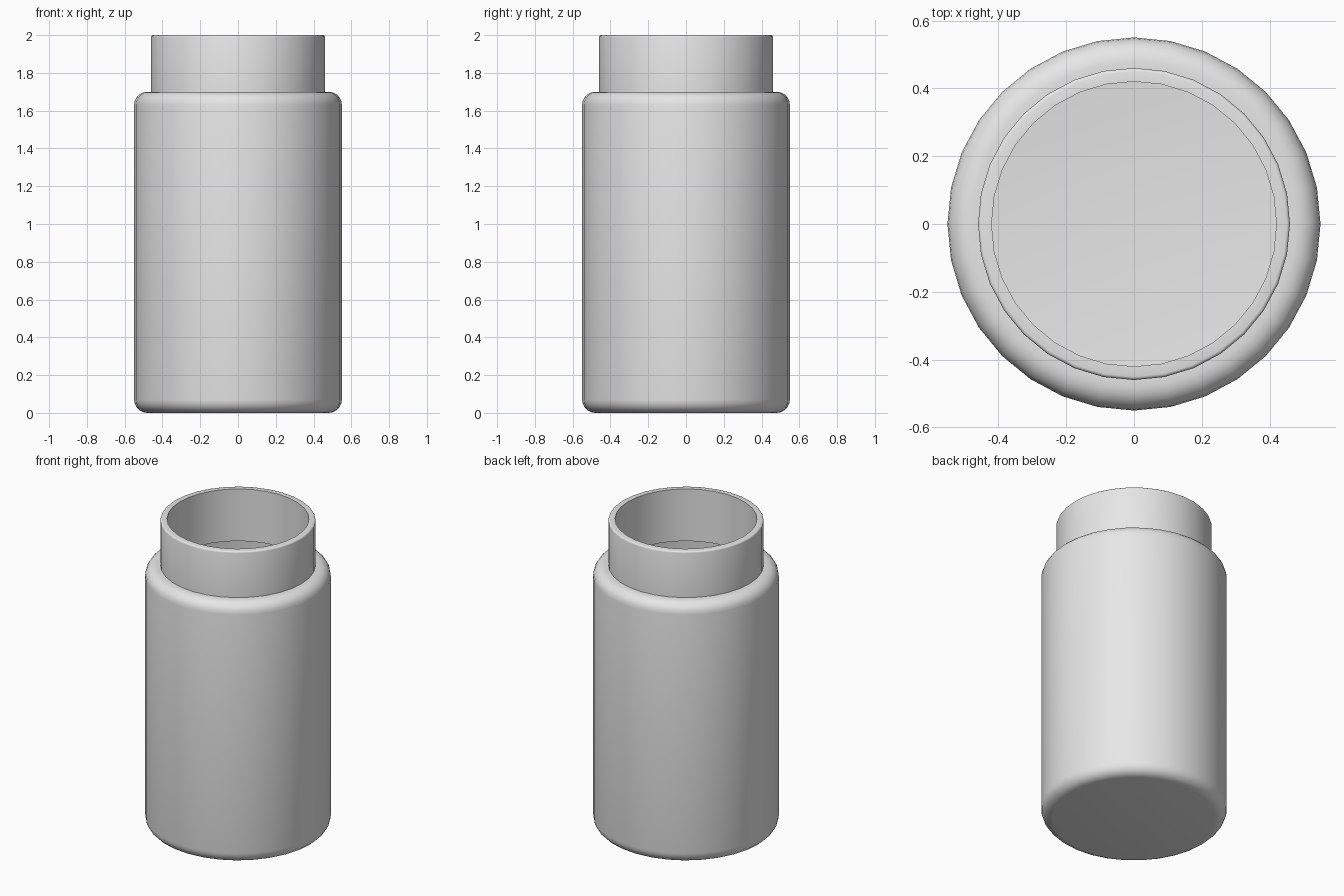
import bpy, bmesh, math
from mathutils import Vector

SIDES = 32
WALL = 0.04

cube = bpy.data.objects.get("Cube")
if cube:
    bpy.data.objects.remove(cube, do_unlink=True)

grey = bpy.data.materials.new("plain_grey")
grey.use_nodes = True
grey.diffuse_color = (0.8, 0.8, 0.8, 1)
grey.node_tree.nodes["Principled BSDF"].inputs["Base Color"].default_value = (0.8, 0.8, 0.8, 1)


def corner(r, z, radius, start, steps=5):
    """Quarter-round profile corner, running anticlockwise from the start angle."""
    return [(r + radius * math.cos(math.radians(start + 90 * i / steps)),
             z + radius * math.sin(math.radians(start + 90 * i / steps)))
            for i in range(steps + 1)]


def lathe(name, profile):
    """Revolve a radius/height profile around the z axis."""
    bm = bmesh.new()
    verts = [bm.verts.new((r, 0, z)) for r, z in profile]
    edges = [bm.edges.new(pair) for pair in zip(verts, verts[1:])]
    bmesh.ops.spin(bm, geom=verts + edges, cent=(0, 0, 0), axis=Vector((0, 0, 1)),
                   angle=math.tau, steps=SIDES, use_duplicate=False)
    bmesh.ops.remove_doubles(bm, verts=bm.verts, dist=0.0005)
    bmesh.ops.recalc_face_normals(bm, faces=bm.faces)
    mesh = bpy.data.meshes.new(name)
    bm.to_mesh(mesh)
    bm.free()
    mesh.materials.append(grey)
    obj = bpy.data.objects.new(name, mesh)
    bpy.context.collection.objects.link(obj)
    bpy.ops.object.select_all(action="DESELECT")
    obj.select_set(True)
    bpy.context.view_layer.objects.active = obj
    bpy.ops.object.shade_smooth_by_angle(angle=math.radians(35))
    return obj


body_r, neck_r = 0.55, 0.46
shoulder, top = 1.70, 2.0
curve, lip = 0.07, 0.01
centre = body_r - curve

# Outer skin: rounded base, straight side, rounded shoulder, neck
outer = [(0, 0)] + corner(centre, curve, curve, -90)
outer += corner(centre, shoulder - curve, curve, 0)
outer += [(neck_r, shoulder)] + corner(neck_r - lip, top - lip, lip, 0, 3)

# Inner skin: the same shape set in by the wall thickness, from lip to floor
inner_curve = curve - WALL
inner = corner(centre, curve, inner_curve, -90)
inner += corner(centre, shoulder - curve, inner_curve, 0)
inner += [(neck_r - WALL, shoulder - WALL), (neck_r - WALL, top)]

lathe("jar", outer + inner[::-1] + [(0, WALL)])
